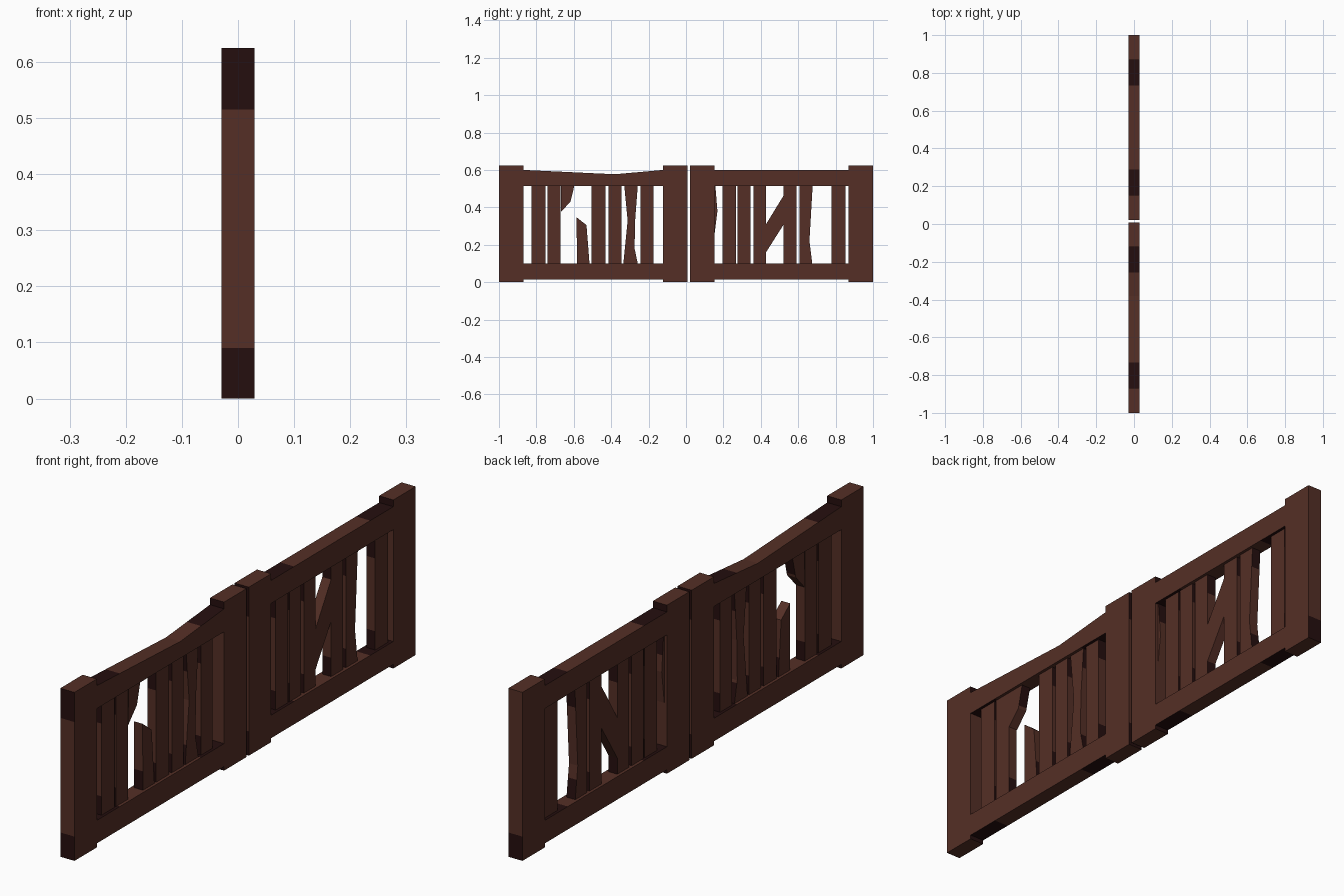
import bpy, bmesh
from mathutils import Vector

if "Cube" in bpy.data.objects:
    bpy.data.objects.remove(bpy.data.objects["Cube"])


def material(name, rgb):
    m = bpy.data.materials.new(name)
    m.diffuse_color = (*rgb, 1)
    m.use_nodes = True
    m.node_tree.nodes["Principled BSDF"].inputs["Base Color"].default_value = m.diffuse_color
    return m


WOOD = material("brown_wood", (0.089, 0.028, 0.019))
DARK = material("dark_stained_wood", (0.0185, 0.0045, 0.0045))
HALF = 0.029          # half thickness of the frame
SLAT = 0.018          # half thickness of the slats
LOW, HIGH = 0.10, 0.515   # opening between the rails


def board(name, pts, half, y_cuts=(), z_cuts=(), stained=None):
    """Extrude a (y, z) outline through x; stain edge faces by a rule."""
    bm = bmesh.new()
    cap = bm.faces.new([bm.verts.new((-half, y, z)) for y, z in pts])
    ext = bmesh.ops.extrude_face_region(bm, geom=[cap], use_keep_orig=True)
    verts = [g for g in ext["geom"] if isinstance(g, bmesh.types.BMVert)]
    bmesh.ops.translate(bm, verts=verts, vec=(2 * half, 0, 0))
    planes = [((0, y, 0), (0, 1, 0)) for y in y_cuts]
    planes += [((0, 0, z), (0, 0, 1)) for z in z_cuts]
    for co, no in planes:
        bmesh.ops.bisect_plane(bm, geom=bm.verts[:] + bm.edges[:] + bm.faces[:],
                               plane_co=Vector(co), plane_no=Vector(no))
    bmesh.ops.recalc_face_normals(bm, faces=bm.faces[:])
    for f in bm.faces:
        if stained and abs(f.normal.x) < 0.5:
            f.material_index = int(stained(f.calc_center_median(), f.normal))
    me = bpy.data.meshes.new(name)
    bm.to_mesh(me)
    bm.free()
    me.materials.append(WOOD)
    me.materials.append(DARK)
    ob = bpy.data.objects.new(name, me)
    bpy.context.collection.objects.link(ob)


def rect(y0, y1, z0, z1):
    return [(y0, z0), (y1, z0), (y1, z1), (y0, z1)]


def post(name, y0, y1):
    board(name, rect(y0, y1, 0, 0.625), HALF, z_cuts=(0.09, 0.515),
          stained=lambda c, n: abs(n.y) > 0.5 and
          (c.z < 0.09 or (c.z > 0.515 and c.y < 0.95)))


def slat(name, pts):
    board(name, pts, SLAT, z_cuts=(0.17, 0.44),
          stained=lambda c, n: abs(n.y) > 0.4 and (c.z < 0.17 or c.z > 0.44))


# Frames: two posts and two rails for each gate leaf
for side, y0, y1, sag in (("left", -1.0, 0.008, -0.38), ("right", 0.022, 1.0, None)):
    a, b = y0 + 0.131, y1 - 0.131
    post(side + "_outer_post" if sag else side + "_inner_post", y0, a)
    post(side + "_inner_post" if sag else side + "_outer_post", b, y1)
    ends = (a + 0.135, b - 0.135)

    def near_post(c, n, ends=ends):
        return abs(n.z) > 0.5 and (c.y < ends[0] or c.y > ends[1])

    board(side + "_bottom_rail", rect(a, b, 0.015, LOW), HALF,
          y_cuts=ends, stained=near_post)
    top = rect(a, b, HIGH, 0.60)
    if sag:
        top.insert(3, (sag, 0.577))
    board(side + "_top_rail", top, HALF, y_cuts=ends, stained=near_post)

# Straight slats
for i, (y0, y1) in enumerate([(-0.826, -0.751), (-0.741, -0.671), (-0.505, -0.43),
                              (-0.414, -0.345), (-0.243, -0.174), (0.195, 0.268),
                              (0.275, 0.345), (0.36, 0.428), (0.52, 0.591),
                              (0.778, 0.853)]):
    slat(f"slat_{i + 1}", rect(y0, y1, LOW, HIGH))

# Broken slat, upper and lower stumps
slat("broken_slat_top", [(-0.669, HIGH), (-0.669, 0.375), (-0.618, 0.43), (-0.597, HIGH)])
slat("broken_slat_bottom", [(-0.583, LOW), (-0.516, LOW), (-0.532, 0.305), (-0.585, 0.347)])

# Worn slats with uneven edges
slat("worn_slat_left", [(-0.335, LOW), (-0.258, LOW), (-0.275, 0.18), (-0.272, 0.33),
                        (-0.258, HIGH), (-0.33, HIGH), (-0.312, 0.33)])
slat("worn_slat_middle", [(0.10, LOW), (0.146, LOW), (0.143, 0.18), (0.168, 0.38),
                          (0.157, HIGH), (0.10, HIGH)])
slat("worn_slat_right", [(0.607, LOW), (0.675, LOW), (0.66, 0.22), (0.677, HIGH),
                         (0.607, HIGH)])

# Fallen diagonal slat
board("diagonal_slat", [(0.428, 0.16), (0.52, 0.305), (0.52, 0.46), (0.428, 0.31)], SLAT)
